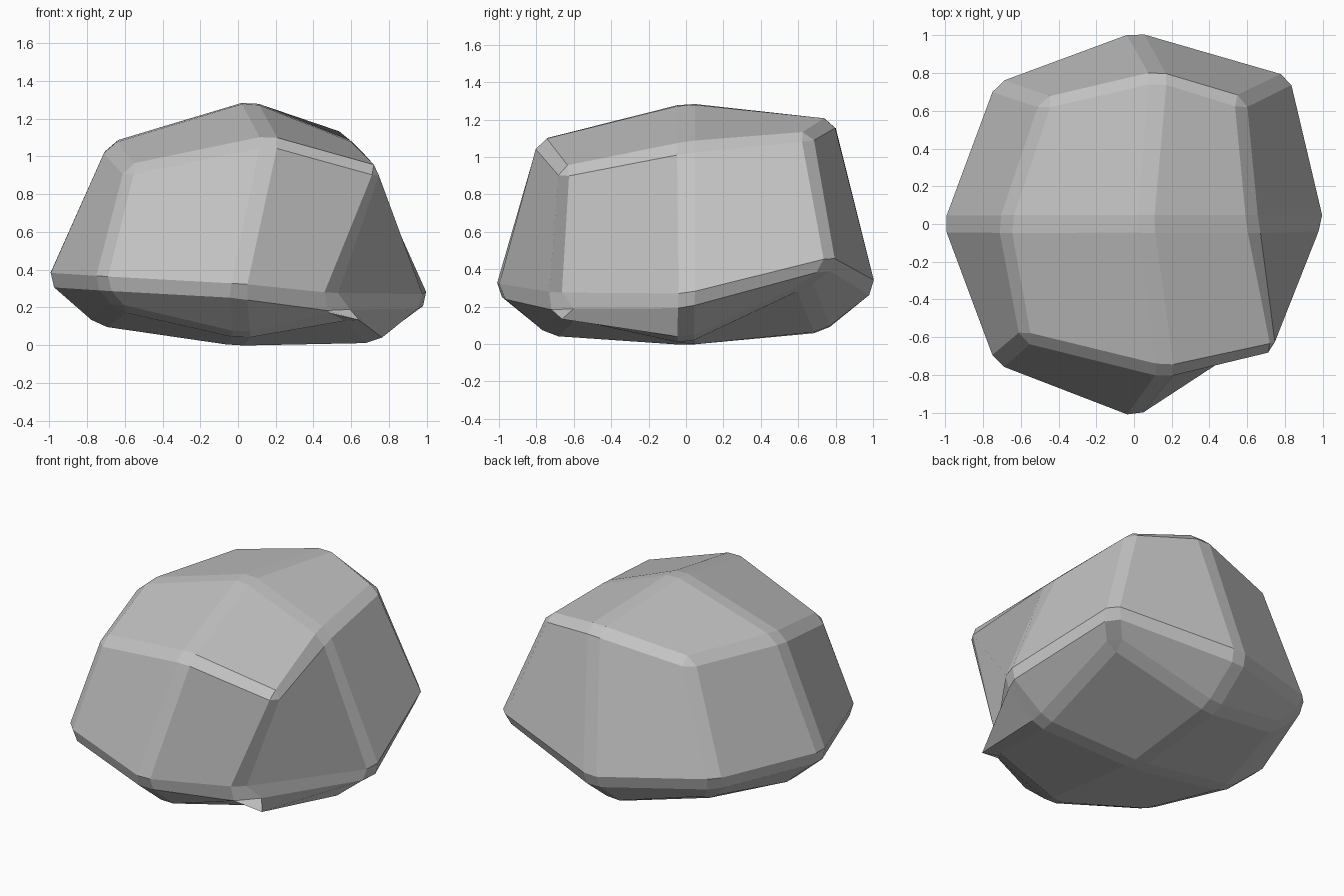
import bpy
import bmesh

if "Cube" in bpy.data.objects:
    bpy.data.objects.remove(bpy.data.objects["Cube"])

# Light grey stone colour
stone = bpy.data.materials.new("stone grey")
stone.diffuse_color = (0.55, 0.55, 0.55, 1)
stone.use_nodes = True
stone.node_tree.nodes["Principled BSDF"].inputs["Base Color"].default_value = stone.diffuse_color

# Contour rings: front-left, front, front-right, right, back-right, back, back-left, left
LOWER = [(-.63, -.63, .19), (.02, -.74, .035), (.605, -.63, .15), (.735, 0, .0),
         (.68, .63, .32), (.0, .74, .05), (-.62, .62, .20), (-.75, 0, .095)]
MIDDLE = [(-.745, -.75, .32), (0, -1.04, .28), (.48, -.705, .23), (1.03, 0, .225),
          (.84, .79, .42), (0, 1.03, .285), (-.75, .75, .36), (-1.03, 0, .34)]
UPPER = [(-.59, -.615, .945), (.17, -.80, 1.10), (.775, -.67, .935), (.64, 0, 1.065),
         (.58, .66, 1.13), (.13, .80, 1.21), (-.48, .66, 1.10), (-.70, 0, 1.07)]
TOP, BOTTOM = (.06, 0, 1.303), (-.02, 0, -.005)

bm = bmesh.new()
rings = [[bm.verts.new(p) for p in ring] for ring in (LOWER, MIDDLE, UPPER)]

# Side facets between neighbouring rings
for low, high in zip(rings, rings[1:]):
    for i in range(8):
        j = (i + 1) % 8
        bm.faces.new((low[i], low[j], high[j], high[i]))

# Four facets meeting at each pole
for ring, pole in ((rings[2], TOP), (rings[0], BOTTOM)):
    centre = bm.verts.new(pole)
    for i in range(0, 8, 2):
        bm.faces.new((centre, ring[i - 1], ring[i], ring[i + 1]))
bmesh.ops.recalc_face_normals(bm, faces=bm.faces[:])

# Chipped flat chamfer along every ridge
bmesh.ops.bevel(bm, geom=bm.edges[:], offset=.048, offset_type='OFFSET', segments=1,
                profile=.5, affect='EDGES', clamp_overlap=False)

# Fold each warped facet along its shorter diagonal
for face in bm.faces[:]:
    v = face.verts[:]
    if len(v) == 4 and (v[0].co - v[2].co).length > (v[1].co - v[3].co).length:
        bm.faces.remove(face)
        bm.faces.new(v[1:] + v[:1])

mesh = bpy.data.meshes.new("boulder")
bm.to_mesh(mesh)
bm.free()
mesh.materials.append(stone)
boulder = bpy.data.objects.new("boulder", mesh)
bpy.context.collection.objects.link(boulder)
